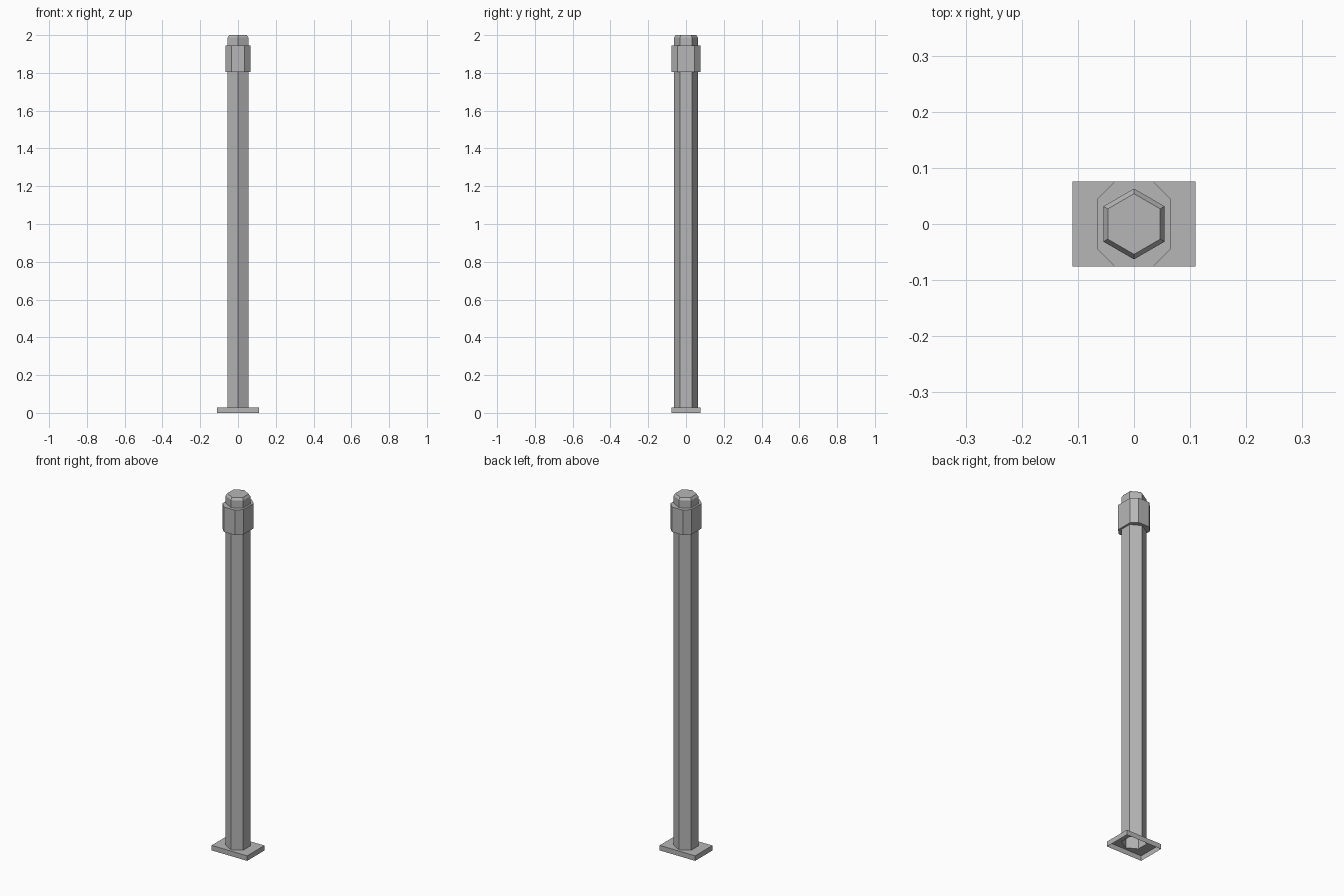
import bpy, bmesh
from math import sin, cos, pi

if "Cube" in bpy.data.objects:
    bpy.data.objects.remove(bpy.data.objects["Cube"], do_unlink=True)

grey = bpy.data.materials.new("plain grey")
grey.use_nodes = True
colour = (0.47, 0.47, 0.47, 1)
grey.diffuse_color = colour
grey.node_tree.nodes["Principled BSDF"].inputs["Base Color"].default_value = colour


def hexagon(r):
    """Six corners with points on the front and back."""
    return [(r * sin(-i * pi / 3), r * cos(i * pi / 3)) for i in range(6)]


def box_outline(x, y, cut=0):
    """Counter-clockwise rectangle, with clipped corners if cut is given."""
    if not cut:
        return [(x, -y), (x, y), (-x, y), (-x, -y)]
    half = [(x, -y + cut), (x, y - cut), (x - cut, y), (-x + cut, y)]
    return half + [(-a, -b) for a, b in half]


def loft(name, sections, cap_bottom=False, cap_top=False, hole=None):
    """Skin (outline, height) sections; hole opens the top face."""
    bm = bmesh.new()
    rings = [[bm.verts.new((x, y, z)) for x, y in pts] for pts, z in sections]
    n = len(rings[0])
    for lo, hi in zip(rings, rings[1:]):
        for i in range(n):
            j = (i + 1) % n
            bm.faces.new((lo[i], lo[j], hi[j], hi[i]))
    if cap_bottom:
        bm.faces.new(rings[0][::-1])
    if cap_top:
        bm.faces.new(rings[-1])
    if hole:
        top = rings[-1]
        inner = [bm.verts.new((x, y, sections[-1][1])) for x, y in hole]
        edges = [bm.edges.get((top[i - 1], top[i])) for i in range(n)]
        edges += [bm.edges.new((inner[i - 1], inner[i])) for i in range(len(inner))]
        made = bmesh.ops.triangle_fill(bm, edges=edges, use_beauty=True, normal=(0, 0, 1))
        for f in made["geom"]:
            if isinstance(f, bmesh.types.BMFace):
                f.normal_update()
                if f.normal.z < 0:
                    f.normal_flip()
    mesh = bpy.data.meshes.new(name)
    bm.to_mesh(mesh)
    bm.free()
    mesh.materials.append(grey)
    obj = bpy.data.objects.new(name, mesh)
    bpy.context.collection.objects.link(obj)
    return obj


pole_r, plate_top = 0.063, 0.028

# Hollow base plate, open underneath, with a hole where the pole stands
plate = box_outline(0.11, 0.076)
loft("base_plate", [(plate, 0), (plate, plate_top)], hole=hexagon(pole_r))

# Hollow hexagonal pole with a bevelled top
loft("pole", [(hexagon(pole_r), plate_top), (hexagon(pole_r), 1.987),
              (hexagon(0.054), 2.0)], cap_top=True)

# Clipped-corner collar near the top
collar = box_outline(0.065, 0.076, 0.031)
loft("collar", [(collar, 1.805), (collar, 1.945)], cap_bottom=True, cap_top=True)
